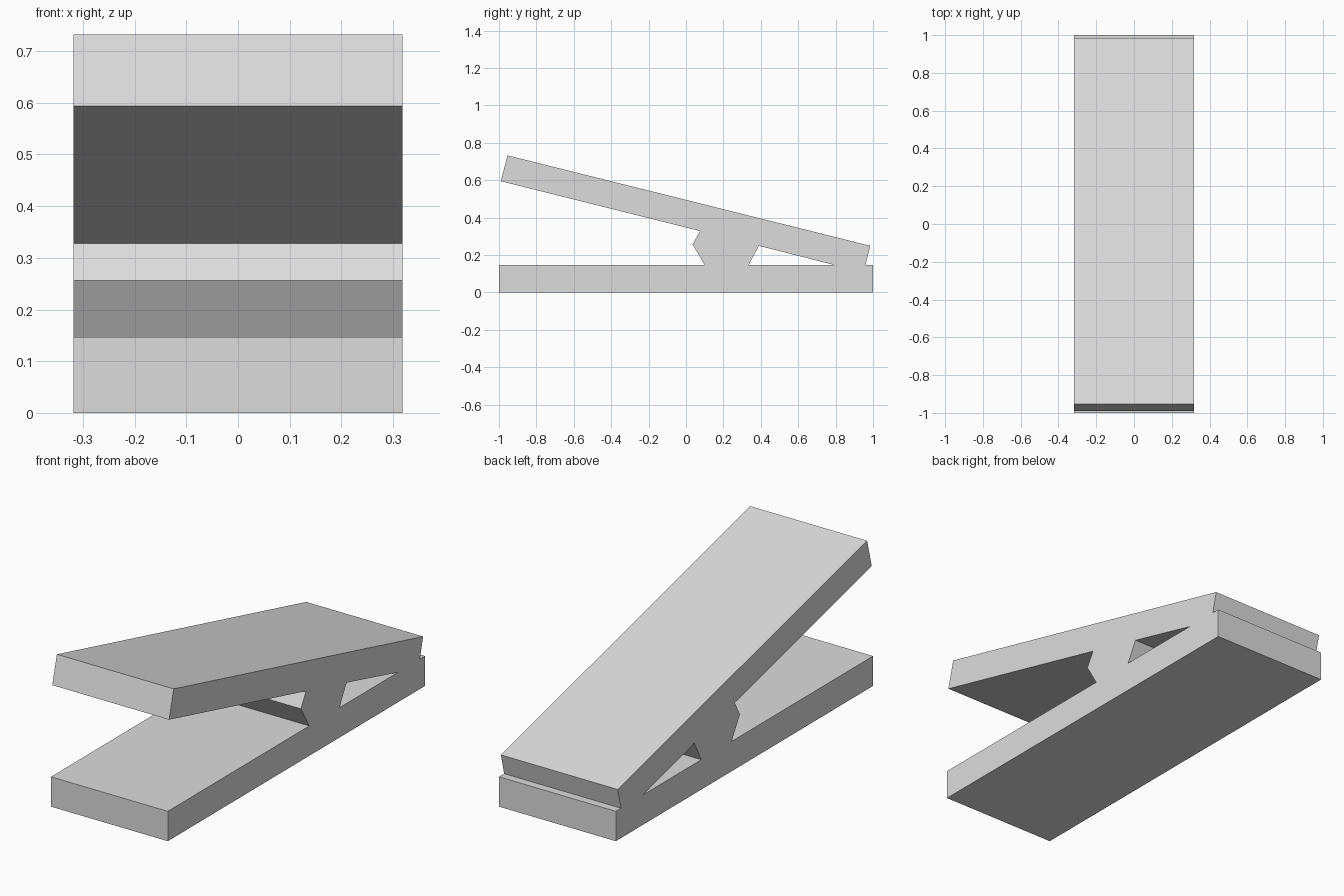
import bpy

cube = bpy.data.objects.get("Cube")
if cube:
    bpy.data.objects.remove(cube, do_unlink=True)

HALF_WIDTH = 0.318
BASE_TOP = 0.147

# Plain light grey for the whole body
grey = bpy.data.materials.new("light_grey")
grey.use_nodes = True
colour = (0.72, 0.72, 0.72, 1)
grey.diffuse_color = colour
grey.node_tree.nodes["Principled BSDF"].inputs["Base Color"].default_value = colour

# Side profile (y, z): flat base, rear hinge notch, sloping lever, pivot block
base = [(-1, BASE_TOP), (-1, 0), (1, 0), (1, BASE_TOP)]
lever = [(0.96, BASE_TOP), (0.985, 0.249), (-0.954, 0.732), (-0.99, 0.594)]
pivot = [(0.075, 0.328), (0.035, 0.256), (0.1, BASE_TOP)]
# Triangular opening between the pivot block and the hinge
opening = [(0.335, BASE_TOP), (0.39, 0.249), (0.79, BASE_TOP)]


def add_loop(curve, points):
    """Add a closed straight-sided loop to a filled curve."""
    spline = curve.splines.new("POLY")
    spline.points.add(len(points) - 1)
    for point, (y, z) in zip(spline.points, points):
        point.co = (y, z, 0, 1)
    spline.use_cyclic_u = True


# Filled profile extruded across the width
profile = bpy.data.curves.new("clamp_profile", "CURVE")
profile.dimensions = "2D"
profile.fill_mode = "BOTH"
profile.extrude = HALF_WIDTH
add_loop(profile, base + lever + pivot)
add_loop(profile, opening)
profile.materials.append(grey)

body = bpy.data.objects.new("lever_and_base", profile)
bpy.context.collection.objects.link(body)

# Turn into a mesh, with the profile standing in the y-z plane
bpy.ops.object.select_all(action="DESELECT")
body.select_set(True)
bpy.context.view_layer.objects.active = body
bpy.ops.object.convert(target="MESH")
body = bpy.context.object
mesh = body.data
for vertex in mesh.vertices:
    y, z, x = vertex.co
    vertex.co = (x, y, z)

# Weld the caps to the walls and keep every face flat
bpy.ops.object.mode_set(mode="EDIT")
bpy.ops.mesh.select_all(action="SELECT")
bpy.ops.mesh.remove_doubles(threshold=0.0001)
bpy.ops.mesh.normals_make_consistent(inside=False)
bpy.ops.object.mode_set(mode="OBJECT")
bpy.ops.object.shade_flat()
